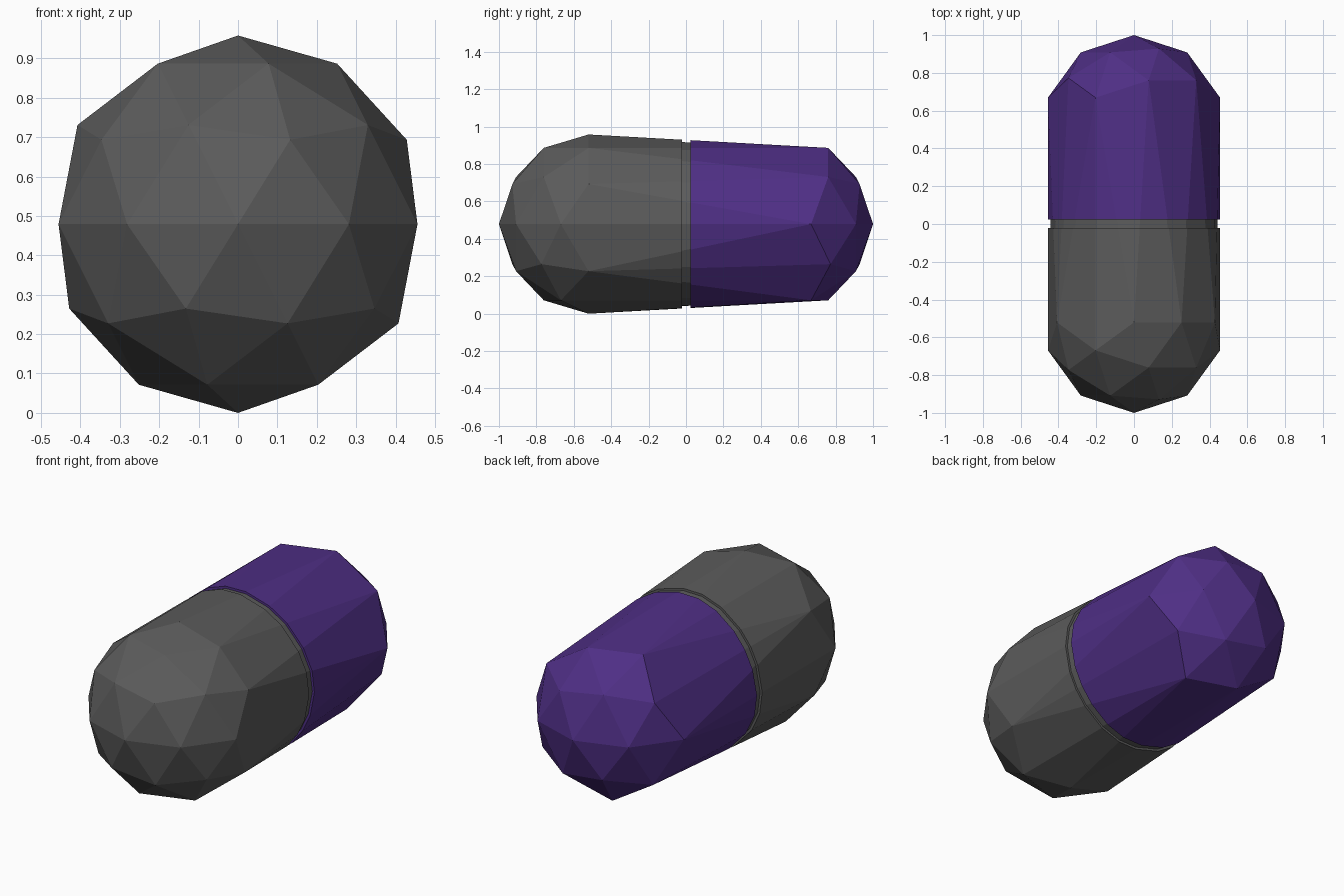
import bpy, bmesh
from mathutils import Vector

if "Cube" in bpy.data.objects:
    bpy.data.objects.remove(bpy.data.objects["Cube"])

R = 0.479            # capsule radius
SHIFT = 1.0 - R      # distance of each rounded end from the middle
SEAM = (-0.022, 0.024)


def material(name, rgb):
    m = bpy.data.materials.new(name)
    m.diffuse_color = (*rgb, 1.0)
    m.use_nodes = True
    m.node_tree.nodes["Principled BSDF"].inputs["Base Color"].default_value = m.diffuse_color
    return m


grey = material("dark grey", (0.105, 0.105, 0.105))
purple = material("purple", (0.078, 0.028, 0.235))


def capsule_part(name, mat, y_min=None, y_max=None, inset=1.0):
    """Faceted sphere pulled apart along y, then trimmed to one section."""
    bm = bmesh.new()
    bmesh.ops.create_icosphere(bm, subdivisions=2, radius=R)
    for v in bm.verts:
        v.co.y += SHIFT if v.co.y > 0.01 else -SHIFT
        v.co.x *= inset
        v.co.z = v.co.z * inset + R
    # Trim each open side and close it with a flat cap
    for y, direction in ((y_min, -1), (y_max, 1)):
        if y is None:
            continue
        cut = bmesh.ops.bisect_plane(
            bm, geom=bm.verts[:] + bm.edges[:] + bm.faces[:],
            plane_co=Vector((0, y, 0)), plane_no=Vector((0, direction, 0)),
            clear_outer=True)
        rim = [e for e in cut["geom_cut"] if isinstance(e, bmesh.types.BMEdge)]
        bmesh.ops.contextual_create(bm, geom=rim)
    bmesh.ops.recalc_face_normals(bm, faces=bm.faces)
    mesh = bpy.data.meshes.new(name)
    bm.to_mesh(mesh)
    bm.free()
    mesh.materials.append(mat)
    obj = bpy.data.objects.new(name, mesh)
    bpy.context.collection.objects.link(obj)
    return obj


# Two capsule halves and the recessed band between them
capsule_part("front_half", grey, y_max=SEAM[0])
capsule_part("back_half", purple, y_min=SEAM[1])
capsule_part("seam_band", grey, y_min=SEAM[0], y_max=SEAM[1], inset=0.972)
